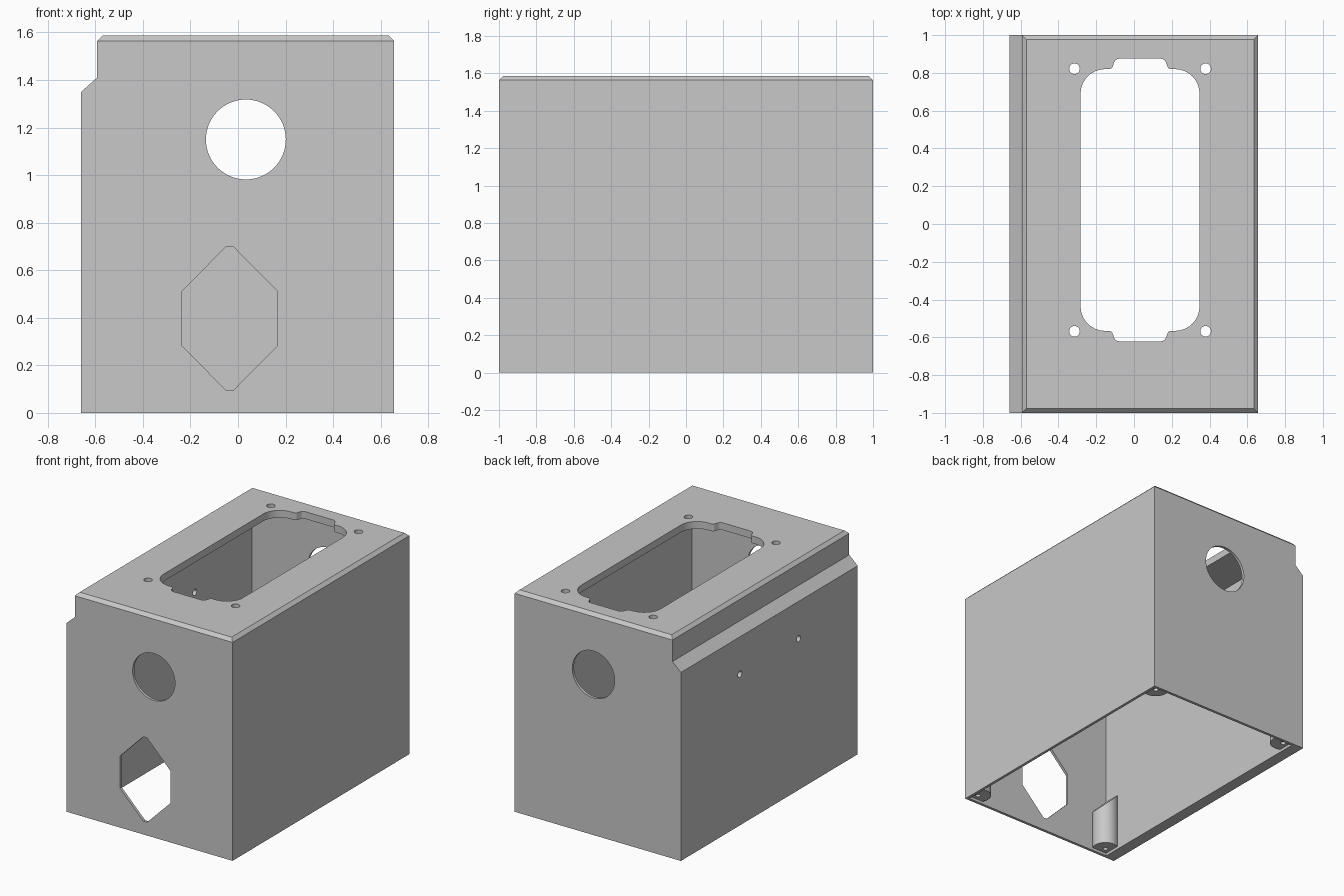
import bpy, bmesh, math
from mathutils import Vector

if "Cube" in bpy.data.objects:
    bpy.data.objects.remove(bpy.data.objects["Cube"], do_unlink=True)

grey = bpy.data.materials.new("plain_grey")
grey.use_nodes = True
grey.diffuse_color = (0.58, 0.58, 0.58, 1)
grey.node_tree.nodes["Principled BSDF"].inputs["Base Color"].default_value = (0.58, 0.58, 0.58, 1)


def prism(name, points, axis, lo, hi, bevel_top=0):
    """Extrude a 2D outline along an axis; outline is (y,z), (x,z) or (x,y)."""
    def place(p, d):
        c = list(p)
        c.insert("xyz".index(axis), d)
        return c
    bm = bmesh.new()
    a = [bm.verts.new(place(p, lo)) for p in points]
    b = [bm.verts.new(place(p, hi)) for p in points]
    bm.faces.new(a)
    bm.faces.new(b)
    for i in range(len(a)):
        j = (i + 1) % len(a)
        bm.faces.new((a[i], a[j], b[j], b[i]))
    bmesh.ops.recalc_face_normals(bm, faces=bm.faces)
    if bevel_top:
        top = max(v.co.z for v in bm.verts)
        edges = [e for e in bm.edges if all(v.co.z > top - 1e-4 for v in e.verts)]
        bmesh.ops.bevel(bm, geom=edges, offset=bevel_top, segments=1, affect="EDGES")
    mesh = bpy.data.meshes.new(name)
    bm.to_mesh(mesh)
    bm.free()
    mesh.materials.append(grey)
    obj = bpy.data.objects.new(name, mesh)
    bpy.context.collection.objects.link(obj)
    return obj


def circle(u, v, r, n=48):
    return [(u + r * math.cos(math.tau * i / n), v + r * math.sin(math.tau * i / n)) for i in range(n)]


def box(u0, u1, v0, v1):
    return [(u0, v0), (u1, v0), (u1, v1), (u0, v1)]


def rounded(corners, steps=8):
    """Fillet each (u, v, radius) corner of an outline."""
    out = []
    for i, (u, v, r) in enumerate(corners):
        p = Vector((u, v))
        d1 = (Vector(corners[i - 1][:2]) - p).normalized()
        d2 = (Vector(corners[(i + 1) % len(corners)][:2]) - p).normalized()
        half = d1.angle(d2) / 2
        t = r / math.tan(half)
        mid = p + (d1 + d2).normalized() * (r / math.sin(half))
        a, b = p + d1 * t - mid, p + d2 * t - mid
        full = a.angle(b)
        for k in range(steps + 1):
            f = k / steps
            q = mid + (a * math.sin((1 - f) * full) + b * math.sin(f * full)) / math.sin(full)
            out.append((q.x, q.y))
    return out


def boolean(obj, tool, operation="DIFFERENCE"):
    tool.hide_render = True
    mod = obj.modifiers.new("cut", "BOOLEAN")
    mod.object, mod.operation, mod.solver = tool, operation, "EXACT"
    bpy.context.view_layer.objects.active = obj
    bpy.ops.object.modifier_apply(modifier=mod.name)
    bpy.data.objects.remove(tool, do_unlink=True)


def smooth(obj):
    bpy.ops.object.select_all(action="DESELECT")
    obj.select_set(True)
    bpy.context.view_layer.objects.active = obj
    bpy.ops.object.shade_smooth_by_angle(angle=math.radians(25))


# Enclosure shell: stepped profile, chamfered top, open underside
profile = [(-0.66, 0), (0.657, 0), (0.657, 1.587), (-0.593, 1.587), (-0.593, 1.41), (-0.66, 1.35)]
shell = prism("enclosure_shell", profile, "y", -1, 1, bevel_top=0.023)
IN_LEFT, IN_RIGHT, IN_Y = -0.575, 0.637, 0.98
boolean(shell, prism("cavity", box(IN_LEFT, IN_RIGHT, -IN_Y, IN_Y), "z", -0.1, 1.535))

# Round port through front and back walls
boolean(shell, prism("round_port", circle(0.033, 1.15, 0.168, 64), "y", -1.2, 1.2))

# Elongated six-sided port in the front wall
hexagon = [(s * u - 0.035, t * v + 0.397) for s, t, pts in (
    (1, 1, [(0.2, 0.115), (0.015, 0.302)]), (-1, 1, [(0.015, 0.302), (0.2, 0.115)]),
    (-1, -1, [(0.2, 0.115), (0.015, 0.302)]), (1, -1, [(0.015, 0.302), (0.2, 0.115)]))
    for u, v in pts]
boolean(shell, prism("hex_port", hexagon, "y", -1.2, -0.9))

# Top opening with a shallow tab at each end
quarter = [(0.315, 0.693, 0.13), (0.15, 0.693, 0.02), (0.13, 0.748, 0.03)]
CX, CY = 0.032, 0.127
opening = []
for sx, sy in ((1, 1), (-1, 1), (-1, -1), (1, -1)):
    part = quarter if sx * sy > 0 else quarter[::-1]
    opening += [(CX + sx * u, CY + sy * v, r) for u, v, r in part]
boolean(shell, prism("top_opening", rounded(opening), "z", 1.4, 1.7))

# Screw holes around the opening
for sx in (-1, 1):
    for sy in (-1, 1):
        hole = circle(CX + sx * 0.347, CY + sy * 0.695, 0.028, 32)
        boolean(shell, prism("screw_hole", hole, "z", 1.4, 1.7))

# Small holes in the thick side wall
for y in (-0.333, 0.333):
    boolean(shell, prism("side_hole", circle(y, 1.083, 0.022, 24), "x", -0.8, -0.5))
smooth(shell)

# Screw bosses in the bottom corners, with tops sloping up to the side walls
for wall, sx, side in ((IN_LEFT, 1, "right"), (IN_RIGHT, -1, "left")):
    for sy, end in ((-1, "front"), (1, "back")):
        slope = [(wall + sx * u, z) for u, z in ((-0.004, 0.02), (0.2, 0.02), (0.2, 0.22), (-0.004, 0.424))]
        boss = prism(f"screw_boss_{end}_{side}", slope, "y", *sorted((sy * 0.8, sy * 0.984)))
        x, y = wall + sx * 0.042, sy * 0.938
        boolean(boss, prism("boss_round", circle(x, y, 0.088), "z", -0.1, 0.6), "INTERSECT")
        boolean(boss, prism("boss_hole", circle(x, y, 0.017, 24), "z", -0.1, 0.2))
        smooth(boss)
